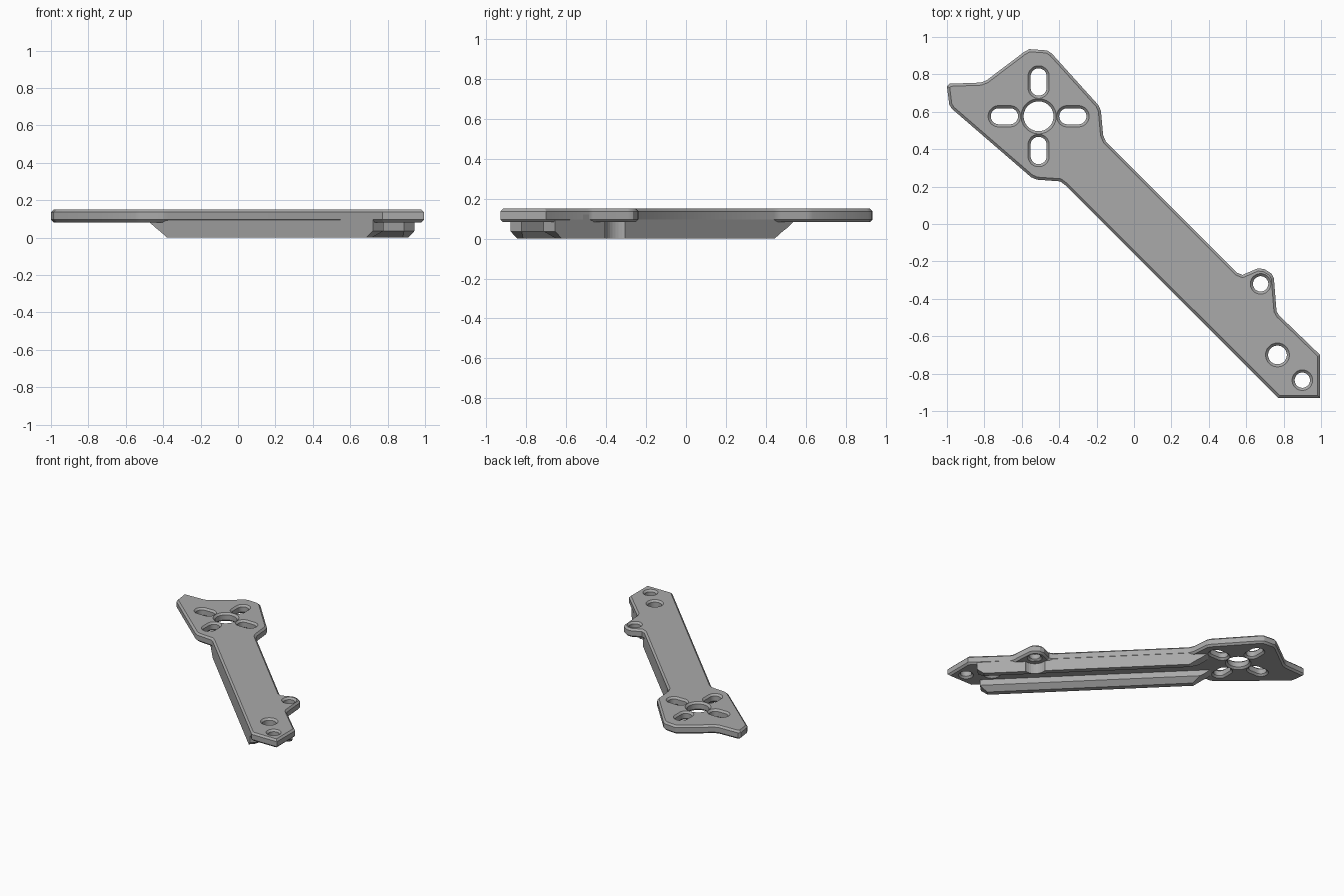
import bpy, bmesh, math

if "Cube" in bpy.data.objects:
    bpy.data.objects.remove(bpy.data.objects["Cube"])

grey = bpy.data.materials.new("grey plastic")
grey.diffuse_color = (0.40, 0.40, 0.40, 1)
grey.use_nodes = True
grey.node_tree.nodes["Principled BSDF"].inputs["Base Color"].default_value = grey.diffuse_color

CX, CY = -0.51, 0.576          # motor centre
TAB = (0.677, -0.32)           # side tab hole


def slot(cx, cy, r, half=0.0, vertical=False, n=16):
    """Circle, or rounded slot when half > 0."""
    pts = []
    for i in range(2 * n):
        a = math.pi * (i + 0.5) / n
        x, y = r * math.cos(a), r * math.sin(a)
        x += math.copysign(half, x)
        pts.append((cx - y, cy + x) if vertical else (cx + x, cy + y))
    return pts


# Plate: one filled outline with holes, chamfered on every edge
outline = [(-1, 0.735), (-0.985, 0.75), (-0.82, 0.756), (-0.79, 0.767),
           (-0.59, 0.918), (-0.56, 0.935), (-0.465, 0.928), (-0.44, 0.912),
           (-0.19, 0.635), (-0.177, 0.605), (-0.165, 0.475), (-0.15, 0.44),
           (0.55, -0.26), (0.58, -0.272), (0.66, -0.238), (0.695, -0.24),
           (0.735, -0.265), (0.748, -0.29), (0.762, -0.465), (0.775, -0.488),
           (0.995, -0.70), (0.995, -0.93), (0.772, -0.93),
           (-0.368, 0.208), (-0.395, 0.228), (-0.52, 0.237), (-0.55, 0.25),
           (-0.975, 0.617), (-0.988, 0.64)]
loops = [outline, slot(CX, CY, 0.08)]
for d in (-0.183, 0.183):
    loops.append(slot(CX + d, CY, 0.043, 0.03))
    loops.append(slot(CX, CY + d, 0.043, 0.03, True))
loops += [slot(*TAB, 0.041), slot(0.767, -0.70, 0.05), slot(0.90, -0.835, 0.041)]

BEV = 0.014
cu = bpy.data.curves.new("plate_outline", 'CURVE')
cu.dimensions = '2D'
cu.fill_mode = 'BOTH'
cu.extrude = 0.034 - BEV
cu.bevel_depth = BEV
cu.bevel_resolution = 0
cu.offset = -BEV
for pts in loops:
    sp = cu.splines.new('POLY')
    sp.points.add(len(pts) - 1)
    for p, (x, y) in zip(sp.points, pts):
        p.co = (x, y, 0, 1)
    sp.use_cyclic_u = True
plate = bpy.data.objects.new("arm_plate", cu)
plate.location.z = 0.116
bpy.context.collection.objects.link(plate)
cu.materials.append(grey)
bpy.context.view_layer.objects.active = plate
plate.select_set(True)
bpy.ops.object.convert(target='MESH')
bpy.ops.object.shade_smooth_by_angle(angle=math.radians(25))


# Stiffening ribs under both long edges: (z, start, end, width) per level
LEVELS = [(0.0, -0.60, 1.53, 0.04), (0.036, -0.68, 1.60, 0.08),
          (0.055, -0.73, 1.60, 0.08), (0.084, -0.79, 1.60, 0.08),
          (0.12, -0.79, 1.60, 0.08)]


def rib(name, edge, inward):
    bm = bmesh.new()
    rings = []
    for z, u0, u1, w in LEVELS:
        t = edge + inward * w * math.sqrt(2)
        rings.append([bm.verts.new(((s + u) / 2, (s - u) / 2, z))
                      for u, s in ((u0, edge), (u1, edge), (u1, t), (u0, t))])
    bm.faces.new(rings[0])
    bm.faces.new(rings[-1])
    for a, b in zip(rings, rings[1:]):
        for i in range(4):
            j = (i + 1) % 4
            bm.faces.new((a[i], a[j], b[j], b[i]))
    bmesh.ops.recalc_face_normals(bm, faces=bm.faces)
    me = bpy.data.meshes.new(name)
    bm.to_mesh(me)
    bm.free()
    me.materials.append(grey)
    ob = bpy.data.objects.new(name, me)
    bpy.context.collection.objects.link(ob)
    return ob


rib("lower_rib", -0.158, 1)
upper = rib("upper_rib", 0.288, -1)

# Round screw clearance in the upper rib beside the tab
bpy.ops.mesh.primitive_cylinder_add(vertices=32, radius=0.086, depth=0.184,
                                    location=(*TAB, -0.008))
cutter = bpy.context.object
cutter.name = "screw_clearance_cutter"
cutter.hide_render = True
cutter.display_type = 'WIRE'
mod = upper.modifiers.new("screw_clearance", 'BOOLEAN')
mod.object = cutter
mod.operation = 'DIFFERENCE'
mod.solver = 'EXACT'
